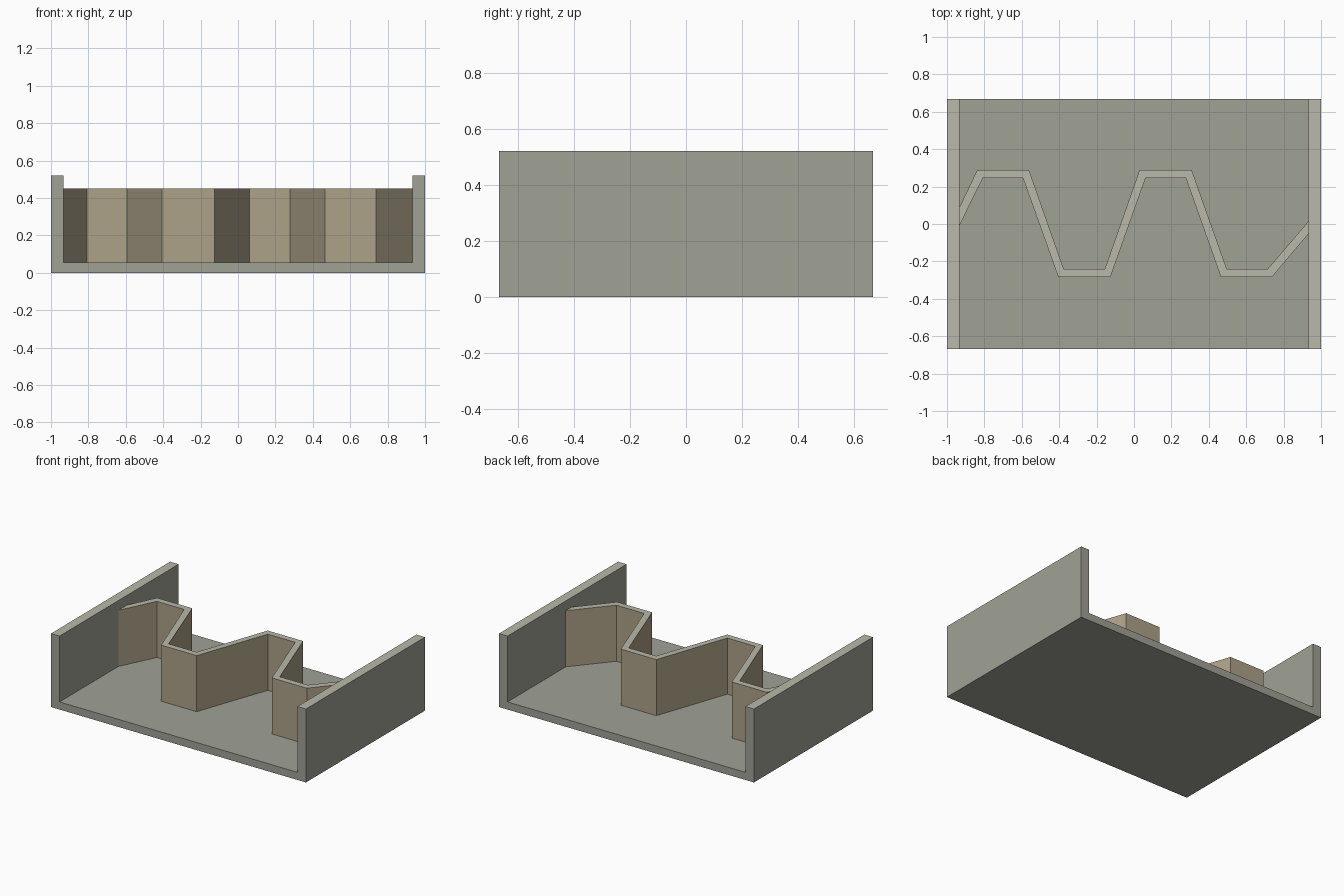
import bpy, bmesh

if "Cube" in bpy.data.objects:
    bpy.data.objects.remove(bpy.data.objects["Cube"])


def material(name, rgb):
    m = bpy.data.materials.new(name)
    m.diffuse_color = (*rgb, 1)
    m.use_nodes = True
    m.node_tree.nodes["Principled BSDF"].inputs["Base Color"].default_value = m.diffuse_color
    return m


stone = material("stone", (0.35, 0.355, 0.30))
cap = material("cap", (0.49, 0.48, 0.40))
tan = material("tan", (0.42, 0.36, 0.25))


def extrude_profile(name, points, vec, side_mat, cap_z):
    """Extrude a closed 3D outline along vec; upward faces above cap_z get the cap material."""
    bm = bmesh.new()
    face = bm.faces.new([bm.verts.new(p) for p in points])
    ext = bmesh.ops.extrude_face_region(bm, geom=[face], use_keep_orig=True)
    verts = [v for v in ext["geom"] if isinstance(v, bmesh.types.BMVert)]
    bmesh.ops.translate(bm, verts=verts, vec=vec)
    bmesh.ops.recalc_face_normals(bm, faces=bm.faces)
    for f in bm.faces:
        if f.normal.z > 0.9 and f.calc_center_median().z > cap_z:
            f.material_index = 1
    me = bpy.data.meshes.new(name)
    bm.to_mesh(me)
    bm.free()
    me.materials.append(side_mat)
    me.materials.append(cap)
    ob = bpy.data.objects.new(name, me)
    bpy.context.collection.objects.link(ob)
    return ob


X_IN, Y, FLOOR, TOP = 0.933, 0.667, 0.054, 0.521

# Floor and two side walls as one U-shaped channel
half = [(1, 0), (1, TOP), (X_IN, TOP), (X_IN, FLOOR)]
section = half + [(-x, z) for x, z in reversed(half)]
extrude_profile("channel", [(x, -Y, z) for x, z in section], (0, 2 * Y, 0), stone, 0.1)

# Zigzag partition between the side walls
back = [(-X_IN, 0.09), (-0.838, 0.29), (-0.562, 0.29), (-0.376, -0.24), (-0.156, -0.24),
        (0.03, 0.29), (0.308, 0.29), (0.496, -0.24), (0.715, -0.24), (X_IN, 0.015)]
front = [(-X_IN, -0.008), (-0.808, 0.246), (-0.594, 0.246), (-0.405, -0.283), (-0.126, -0.283),
         (0.062, 0.246), (0.277, 0.246), (0.464, -0.283), (0.738, -0.283), (X_IN, -0.053)]
outline = back + front[::-1]
extrude_profile("zigzag_partition", [(x, y, FLOOR) for x, y in outline],
                (0, 0, 0.452 - FLOOR), tan, 0.1)
